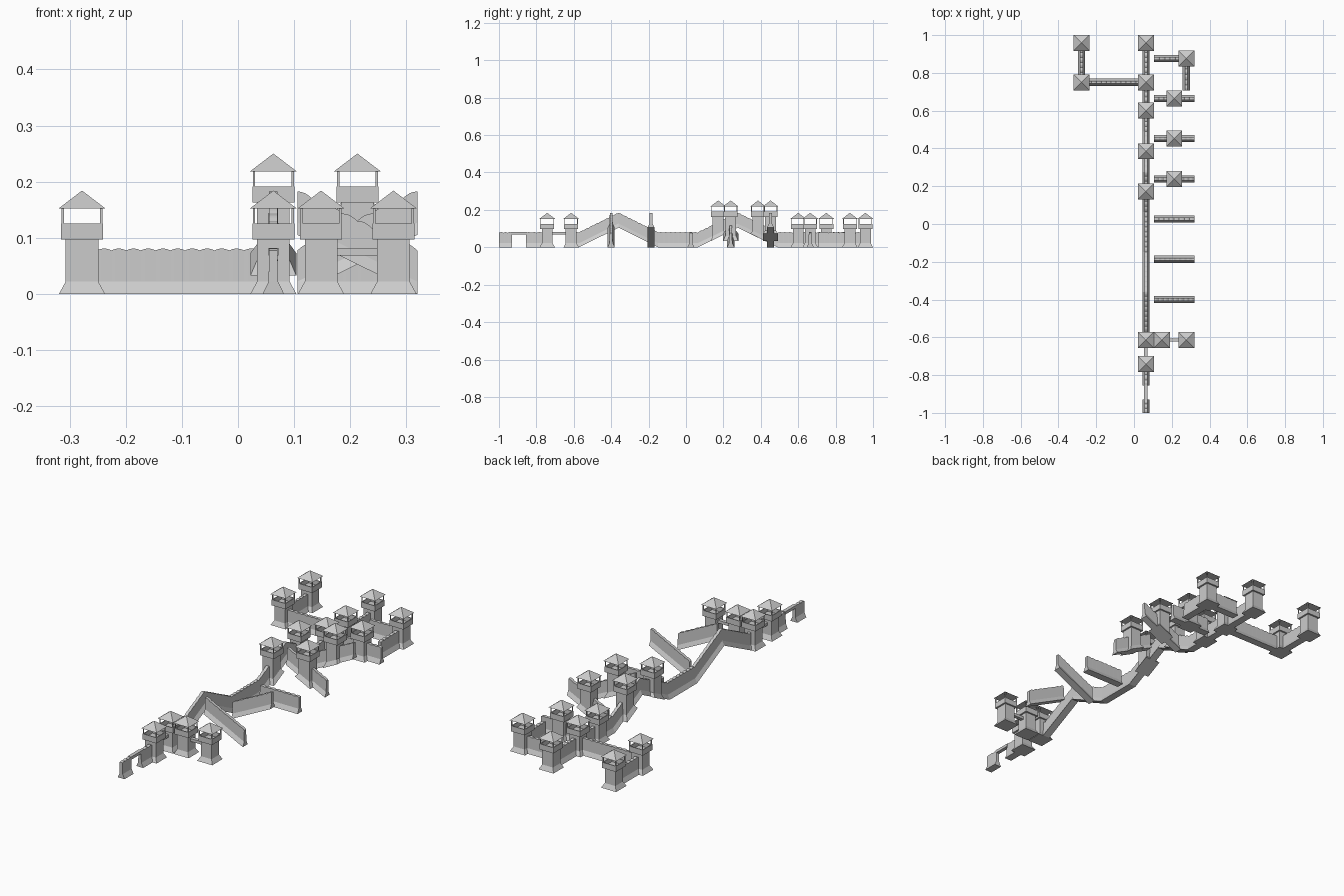
import bpy, bmesh, math
from mathutils import Vector

if "Cube" in bpy.data.objects:
    bpy.data.objects.remove(bpy.data.objects["Cube"])

stone = bpy.data.materials.new("light_grey")
stone.diffuse_color = (0.6, 0.6, 0.6, 1)
stone.use_nodes = True
stone.node_tree.nodes["Principled BSDF"].inputs["Base Color"].default_value = stone.diffuse_color

X = 0.063          # main wall line
MOD = 0.2133       # module length
RISE = 0.105       # climb of a ramp module
WAVE = 0.0267      # pitch of the scalloped wall top


def finish(bm, name):
    bmesh.ops.recalc_face_normals(bm, faces=bm.faces[:])
    me = bpy.data.meshes.new(name)
    bm.to_mesh(me)
    bm.free()
    me.materials.append(stone)
    ob = bpy.data.objects.new(name, me)
    bpy.context.collection.objects.link(ob)
    return ob


def loft(bm, rings):
    """Skin a list of point rings and cap both ends."""
    vs = [[bm.verts.new(p) for p in r] for r in rings]
    n = len(vs[0])
    for a, b in zip(vs, vs[1:]):
        for i in range(n):
            j = (i + 1) % n
            bm.faces.new((a[i], a[j], b[j], b[i]))
    return bm.faces.new(vs[0][::-1]), bm.faces.new(vs[-1])


def wall(name, p0, p1, z0=0.0, z1=0.0):
    """Wall with flared foot and scalloped top, sheared from z0 to z1."""
    a, b = Vector((*p0, z0)), Vector((*p1, z1))
    d = Vector((b.x - a.x, b.y - a.y, 0))
    length = d.length
    side = Vector((-d.y, d.x, 0)) / length
    count = max(1, round(length / WAVE)) * 4
    rings = []
    for i in range(count + 1):
        c = a.lerp(b, i / count)
        top = 0.0775 + 0.0035 * abs(math.sin(math.pi * i / 4))
        prof = [(-0.019, 0), (0.019, 0), (0.0085, 0.022), (0.0075, top),
                (-0.0075, top), (-0.0085, 0.022)]
        rings.append([c + side * s + Vector((0, 0, h)) for s, h in prof])
    bm = bmesh.new()
    loft(bm, rings)
    finish(bm, name)


def square(x, y, h, z, slope=(0, 0)):
    return [(x + sx * h, y + sy * h, z + sx * h * slope[0] + sy * h * slope[1])
            for sx, sy in ((-1, -1), (1, -1), (1, 1), (-1, 1))]


def tower(x, y, slope=None):
    """Watch tower; on a ramp its foot follows the slope and the top is raised."""
    base, up = (RISE / 2, 0.066) if slope else (0, 0)
    slope = slope or (0, 0)
    # flared foot and shaft
    bm = bmesh.new()
    loft(bm, [square(x, y, 0.041, base, slope),
              square(x, y, 0.029, base + 0.022, slope),
              square(x, y, 0.029, up + 0.098)])
    finish(bm, "tower_shaft")
    # hollow lookout parapet
    bm = bmesh.new()
    loft(bm, [square(x, y, 0.0375, up + 0.097), square(x, y, 0.0375, up + 0.125),
              square(x, y, 0.0335, up + 0.125), square(x, y, 0.0335, up + 0.102)])
    finish(bm, "tower_parapet")
    # corner posts
    bm = bmesh.new()
    for sx in (-1, 1):
        for sy in (-1, 1):
            px, py = x + sx * 0.0345, y + sy * 0.0345
            loft(bm, [square(px, py, 0.0022, up + 0.12),
                      square(px, py, 0.0022, up + 0.155)])
    finish(bm, "tower_posts")
    # pyramid roof
    bm = bmesh.new()
    eave = [bm.verts.new(p) for p in square(x, y, 0.042, up + 0.152)]
    apex = bm.verts.new((x, y, up + 0.184))
    bm.faces.new(eave[::-1])
    for i in range(4):
        bm.faces.new((eave[i], eave[(i + 1) % 4], apex))
    finish(bm, "tower_roof")


def bridge(name, p0, p1):
    a, b = Vector((*p0, 0)), Vector((*p1, 0))
    side = Vector((-(b - a).y, (b - a).x, 0)).normalized() * 0.009
    rings = [[c - side + Vector((0, 0, 0.068)), c + side + Vector((0, 0, 0.068)),
              c + side + Vector((0, 0, 0.082)), c - side + Vector((0, 0, 0.082))]
             for c in (a, b)]
    bm = bmesh.new()
    loft(bm, rings)
    finish(bm, name)


k = RISE / MOD
Y = [-1 + 0.2145, -0.572, -0.3605, -0.149, 0.063, 0.2765, 0.49]

# main wall: bridge opening, gate, hill, valley, hill with towers, flat end
wall("bridge_pier", (X, -1), (X, -0.93))
wall("bridge_pier", (X, -0.855), (X, -0.74))
bridge("foot_bridge", (X, -0.935), (X, -0.85))
tower(X, -0.742)
tower(X, -0.614)
bridge("gate_bridge", (X, -0.742), (X, -0.614))
wall("wall_main", (X, -0.614), (X, Y[1]))
wall("ramp_main", (X, Y[1]), (X, Y[2]), 0, RISE)
wall("ramp_main", (X, Y[2]), (X, Y[3]), RISE, 0)
wall("wall_main", (X, Y[3]), (X, Y[4]))
wall("ramp_main", (X, Y[4]), (X, Y[5]), 0, RISE)
wall("ramp_main", (X, Y[5]), (X, Y[6]), RISE, 0)
tower(X, 0.172, (0, k))
tower(X, 0.385, (0, -k))
wall("wall_main", (X, Y[6]), (X, 0.96))
for y in (0.6, 0.75, 0.959):
    tower(X, y)

# left branch
L = -0.278
wall("wall_left", (X, 0.75), (L, 0.75))
wall("wall_left", (L, 0.75), (L, 0.959))
tower(L, 0.75)
tower(L, 0.959)

# separate modules on the right
XA, XB = 0.106, 0.3195
XM = (XA + XB) / 2
wall("corner_wall", (XA, 0.876), (0.277, 0.876))
wall("corner_wall", (0.277, 0.876), (0.277, 0.707))
tower(0.277, 0.876)
wall("tower_wall", (XA, 0.664), (XB, 0.664))
tower(XM, 0.664)
wall("tower_ramp", (XA, 0.452), (XB, 0.452), 0, RISE)
tower(XM, 0.452, (k, 0))
wall("tower_ramp", (XA, 0.239), (XB, 0.239), RISE, 0)
tower(XM, 0.239, (-k, 0))
wall("straight_wall", (XA, 0.026), (XB, 0.026))
wall("ramp_side", (XA, -0.187), (XB, -0.187), 0, RISE)
wall("ramp_side", (XA, -0.4), (XB, -0.4), RISE, 0)
tower(0.148, -0.614)
tower(0.277, -0.614)
bridge("gate_bridge", (0.148, -0.614), (0.277, -0.614))
